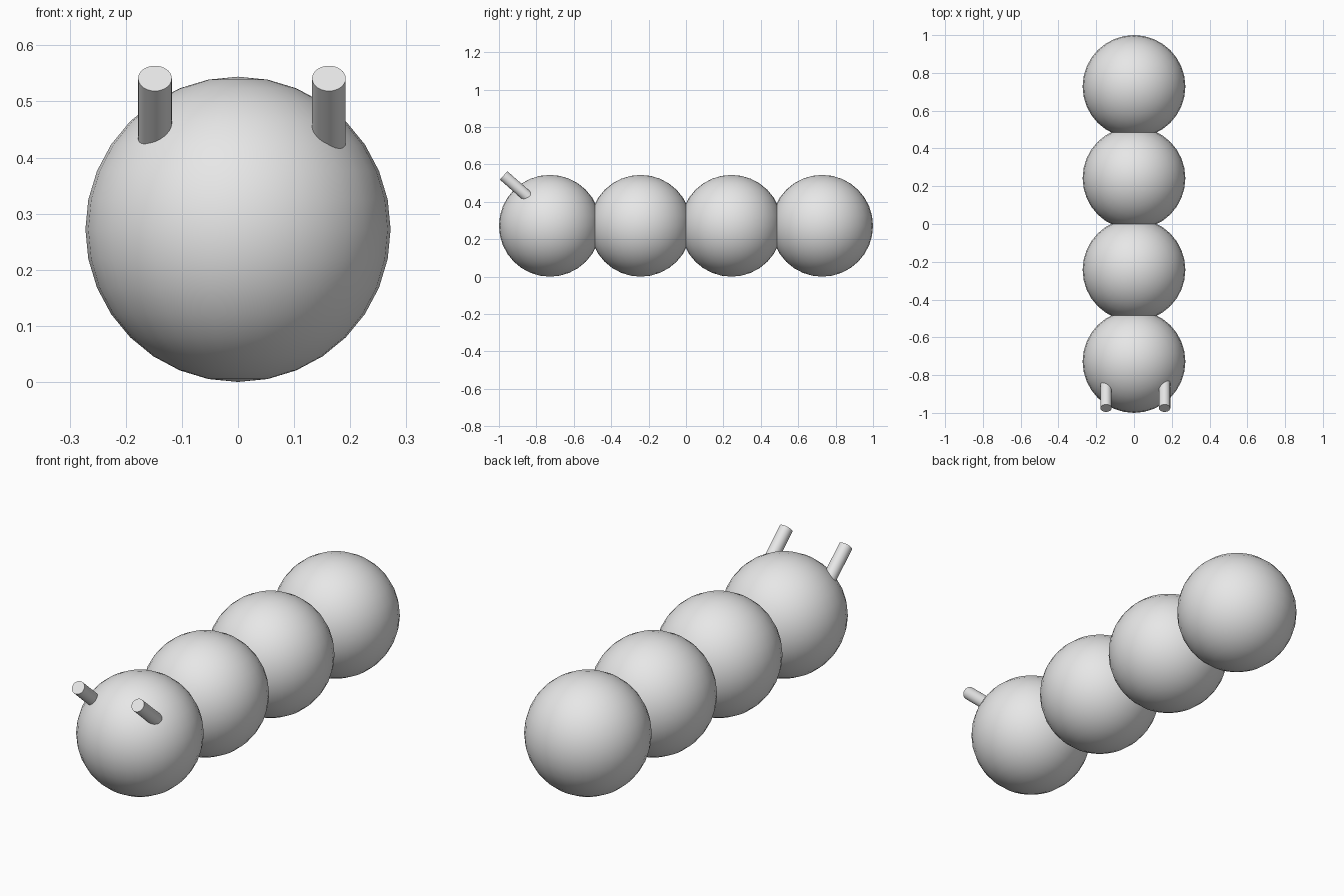
import bpy
import math
from mathutils import Vector

cube = bpy.data.objects.get("Cube")
if cube:
    bpy.data.objects.remove(cube, do_unlink=True)

# Single plain grey material
grey = bpy.data.materials.new("light grey")
grey.use_nodes = True
grey.diffuse_color = (0.8, 0.8, 0.8, 1)
grey.node_tree.nodes["Principled BSDF"].inputs["Base Color"].default_value = (0.8, 0.8, 0.8, 1)

RADIUS = 0.272
SPACING = 0.4853


def finish(name):
    obj = bpy.context.object
    obj.name = name
    obj.data.materials.append(grey)
    bpy.ops.object.shade_smooth_by_angle(angle=math.radians(40))


# Head and body: a row of overlapping balls from front to back
for i, name in enumerate(("head", "body_front", "body_middle", "body_tail")):
    bpy.ops.mesh.primitive_uv_sphere_add(
        segments=32, ring_count=16, radius=RADIUS,
        location=(0, (i - 1.5) * SPACING, RADIUS))
    finish(name)

# Antennae: rods leaning forward and up, rooted inside the head
direction = Vector((0, -0.75, 0.66)).normalized()
LENGTH = 0.22
for name, x in (("right_antenna", -0.148), ("left_antenna", 0.162)):
    tip = Vector((x, -0.975, 0.541))
    bpy.ops.mesh.primitive_cylinder_add(
        vertices=32, radius=0.03, depth=LENGTH,
        location=tip - direction * LENGTH / 2,
        rotation=direction.to_track_quat('Z', 'Y').to_euler())
    finish(name)
